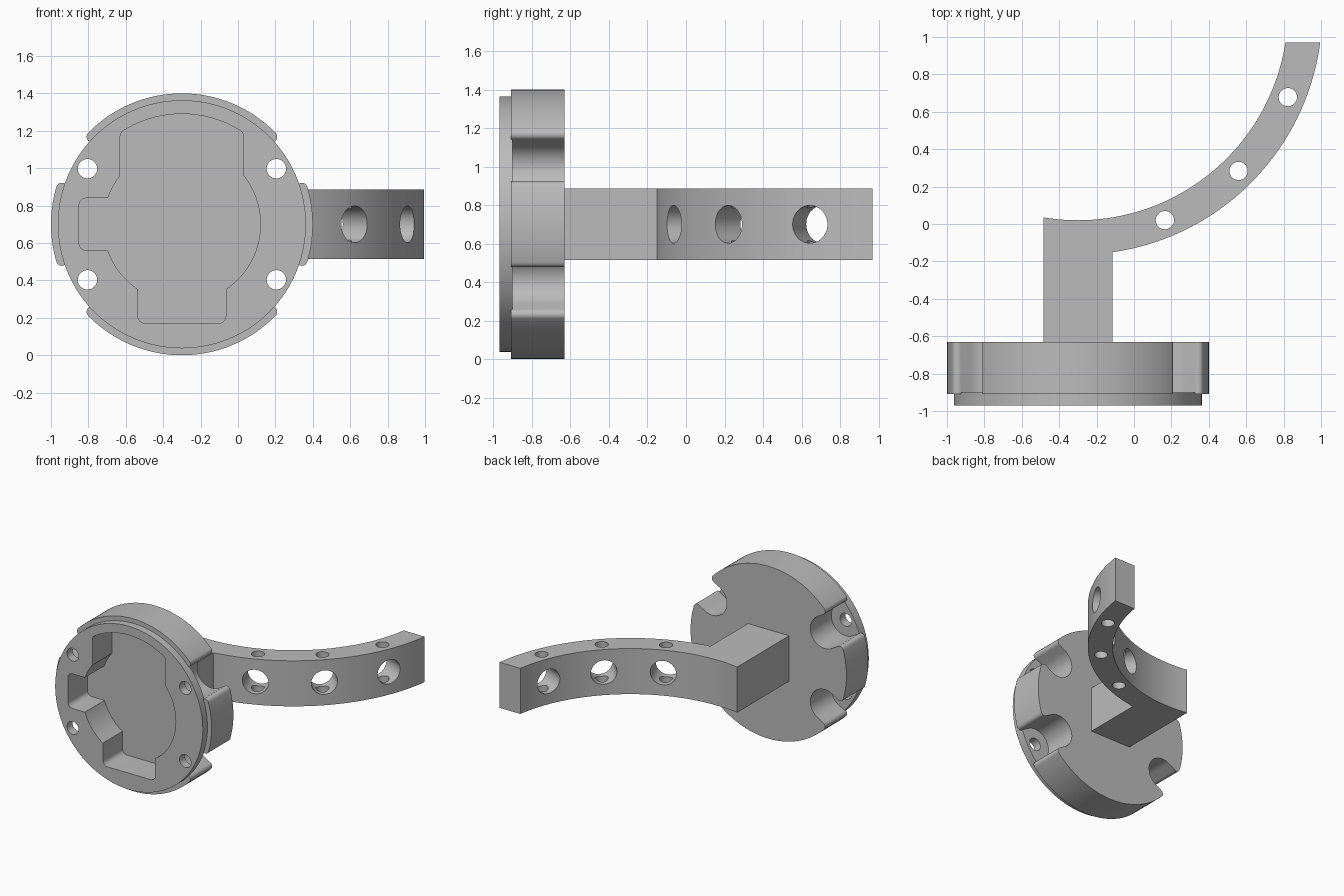
import bpy, bmesh
from math import sin, cos, atan2, sqrt, pi, radians, asin
from mathutils import Matrix, Vector

cube = bpy.data.objects.get("Cube")
if cube:
    bpy.data.objects.remove(cube, do_unlink=True)

grey = bpy.data.materials.new("plain_grey")
grey.use_nodes = True
colour = (0.5, 0.5, 0.5, 1)
grey.diffuse_color = colour
grey.node_tree.nodes["Principled BSDF"].inputs["Base Color"].default_value = colour

CX, CZ = -0.3, 0.7          # disc axis
R, FILLET, SLOT = 0.7, 0.03, 0.13
HOLE_X, HOLE_Z = 0.505, 0.297


def arc(cx, cy, r, a0, a1, n):
    """Points along an arc, angles in radians."""
    return [(cx + r * cos(a0 + (a1 - a0) * i / n),
             cy + r * sin(a0 + (a1 - a0) * i / n)) for i in range(n + 1)]


def circle(cx, cy, r, n=64):
    return arc(cx, cy, r, 0, 2 * pi, n)[:-1]


def prism(name, pts, lo, hi, upright=False):
    """Extrude a profile along z, or along y about the disc axis if upright."""
    bm = bmesh.new()
    place = (lambda u, v, w: (CX + u, w, CZ + v)) if upright else (lambda u, v, w: (u, v, w))
    bottom = [bm.verts.new(place(u, v, lo)) for u, v in pts]
    top = [bm.verts.new(place(u, v, hi)) for u, v in pts]
    bm.faces.new(bottom)
    bm.faces.new(top)
    for i in range(len(pts)):
        j = (i + 1) % len(pts)
        bm.faces.new((bottom[i], bottom[j], top[j], top[i]))
    bmesh.ops.recalc_face_normals(bm, faces=bm.faces)
    mesh = bpy.data.meshes.new(name)
    bm.to_mesh(mesh)
    bm.free()
    mesh.materials.append(grey)
    ob = bpy.data.objects.new(name, mesh)
    bpy.context.collection.objects.link(ob)
    return ob


def combine(target, tool, operation="DIFFERENCE"):
    """Apply one boolean and discard the tool object."""
    bpy.context.view_layer.objects.active = target
    mod = target.modifiers.new("cut", "BOOLEAN")
    mod.operation, mod.solver, mod.object = operation, "EXACT", tool
    bpy.ops.object.modifier_apply(modifier=mod.name)
    bpy.data.objects.remove(tool, do_unlink=True)


def smooth(ob):
    bpy.ops.object.select_all(action="DESELECT")
    ob.select_set(True)
    bpy.context.view_layer.objects.active = ob
    bpy.ops.object.shade_smooth_by_angle(angle=radians(25))


# Thick disc outline with four rounded U-shaped notches
off = SLOT + FILLET
reach = sqrt((R - FILLET) ** 2 - off ** 2)
phi = atan2(off, reach)
tilt = atan2(HOLE_Z, HOLE_X)
notch = (arc(reach, -off, FILLET, -phi, pi / 2, 8)
         + arc(sqrt(HOLE_X ** 2 + HOLE_Z ** 2), 0, SLOT, 1.5 * pi, pi / 2, 24)
         + arc(reach, off, FILLET, -pi / 2, phi, 8))
angles = [tilt, pi - tilt, pi + tilt, 2 * pi - tilt]
outline = []
for a, b in zip(angles, angles[1:] + [tilt + 2 * pi]):
    outline += [(u * cos(a) - v * sin(a), u * sin(a) + v * cos(a)) for u, v in notch]
    outline += arc(0, 0, R, a + phi, b - phi, 32)[1:-1]
disc = prism("notched_disc", outline, -0.91, -0.63, True)

# Thin front plate
combine(disc, prism("front_plate", circle(0, 0, 0.663, 128), -0.97, -0.9, True), "UNION")

# Screw holes
for sx in (-1, 1):
    for sz in (-1, 1):
        combine(disc, prism("screw_hole", circle(sx * HOLE_X, sz * HOLE_Z, 0.052, 32), -1.1, -0.5, True))

# Front pocket: round centre with top, left and bottom lobes
f = 0.04
tx = 0.33 - f
tz = sqrt((0.59 - f) ** 2 - tx ** 2)
ta = atan2(tz, tx)
top_lobe = ([(-0.33, 0), (0.33, 0)] + arc(tx, tz, f, 0, ta, 6)
            + arc(0, 0, 0.59, ta, pi - ta, 24)[1:-1] + arc(-tx, tz, f, pi - ta, pi, 6))
bottom_lobe = ([(0.235, 0), (-0.235, 0)] + arc(f - 0.235, f - 0.53, f, pi, 1.5 * pi, 6)
               + arc(0.235 - f, f - 0.53, f, -pi / 2, 0, 6))
side_lobe = ([(0, -0.14), (0, 0.14)] + arc(f - 0.55, 0.14 - f, f, pi / 2, pi, 6)
             + arc(f - 0.55, f - 0.14, f, pi, 1.5 * pi, 6))
for lobe in (circle(0, 0, 0.42, 96), top_lobe, bottom_lobe, side_lobe):
    combine(disc, prism("pocket", lobe, -1.1, -0.72, True))
smooth(disc)

# Post and curved arm in one plan profile
AY, INNER, OUTER, END = 1.143, 1.123, 1.307, 0.97
HALF = 0.185
rise = AY - END
outer = arc(CX, AY, OUTER, -pi / 2 + asin(HALF / OUTER), -asin(rise / OUTER), 48)
inner = arc(CX, AY, INNER, -asin(rise / INNER), -pi / 2 - asin(HALF / INNER), 56)
arm = prism("post_and_arm", [(CX - HALF, -0.64), (CX + HALF, -0.64)] + outer + inner,
            CZ - HALF, CZ + HALF)

# Vertical and radial holes through the arm
mid = (INNER + OUTER) / 2
for step in (1, 2, 3):
    a = -step * pi / 8
    x, y = CX + mid * cos(a), AY + mid * sin(a)
    combine(arm, prism("pin_hole", circle(x, y, 0.049, 32), 0, 1.4))
    bore = prism("bore", circle(0, 0, 0.098, 48), -0.3, 0.3)
    turn = Vector((cos(a), sin(a), 0)).to_track_quat("Z", "Y").to_matrix().to_4x4()
    bore.data.transform(Matrix.Translation((x, y, CZ)) @ turn)
    combine(arm, bore)
smooth(arm)
